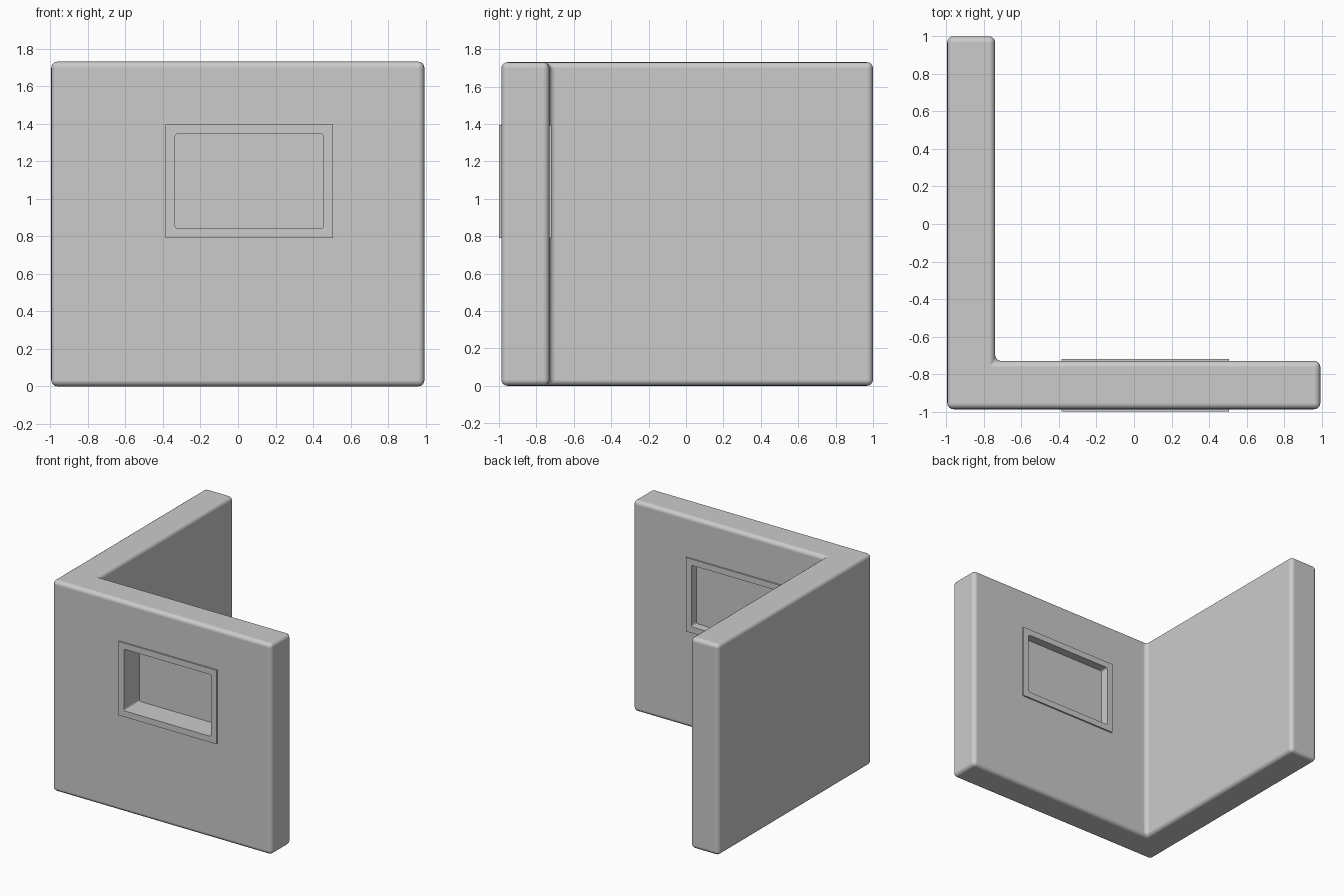
import bpy, bmesh

if "Cube" in bpy.data.objects:
    bpy.data.objects.remove(bpy.data.objects["Cube"])

X0, X1, Z0, Z1 = -0.385, 0.505, 0.79, 1.395   # window frame outer rectangle
BORDER = 0.05


def extrude_outline(name, pts, offset):
    """Closed solid made by sweeping an outline along an offset vector."""
    bm = bmesh.new()
    face = bm.faces.new([bm.verts.new(p) for p in pts])
    ext = bmesh.ops.extrude_face_region(bm, geom=[face])
    bmesh.ops.translate(bm, vec=offset,
                        verts=[g for g in ext["geom"] if isinstance(g, bmesh.types.BMVert)])
    bmesh.ops.recalc_face_normals(bm, faces=bm.faces)
    mesh = bpy.data.meshes.new(name)
    bm.to_mesh(mesh)
    bm.free()
    ob = bpy.data.objects.new(name, mesh)
    bpy.context.collection.objects.link(ob)
    return ob


def window_box(name, inset, y0, y1):
    """Box following the window rectangle, shrunk by inset."""
    a, b, c, d = X0 + inset, X1 - inset, Z0 + inset, Z1 - inset
    return extrude_outline(name, [(a, y0, c), (b, y0, c), (b, y0, d), (a, y0, d)],
                           (0, y1 - y0, 0))


def cut(target, cutter):
    mod = target.modifiers.new("opening", 'BOOLEAN')
    mod.operation = 'DIFFERENCE'
    mod.solver = 'EXACT'
    mod.object = cutter
    cutter.hide_render = True
    cutter.hide_set(True)


def select_only(ob):
    bpy.ops.object.select_all(action='DESELECT')
    ob.select_set(True)
    bpy.context.view_layer.objects.active = ob


# L-shaped wall with softly rounded edges
outline = [(-0.995, -0.987), (0.993, -0.987), (0.993, -0.73),
           (-0.74, -0.73), (-0.74, 1.0), (-0.995, 1.0)]
wall = extrude_outline("corner_wall", [(x, y, 0) for x, y in outline], (0, 0, 1.73))
select_only(wall)
bpy.ops.object.shade_smooth()
bev = wall.modifiers.new("soft_edges", 'BEVEL')
bev.width = 0.033
bev.segments = 4
cut(wall, window_box("wall_cutter", BORDER / 2, -1.2, -0.6))
wn = wall.modifiers.new("shading", 'WEIGHTED_NORMAL')
wn.weight = 100

# Window frame, standing slightly proud of both wall faces
frame = window_box("window_frame", 0, -1.0, -0.718)
cutter = window_box("frame_cutter", BORDER, -1.2, -0.6)
bm = bmesh.new()
bm.from_mesh(cutter.data)
corners = [e for e in bm.edges if abs(e.verts[0].co.y - e.verts[1].co.y) > 0.1]
bmesh.ops.bevel(bm, geom=corners, offset=0.015, segments=3, profile=0.5, affect='EDGES')
bm.to_mesh(cutter.data)
bm.free()
cut(frame, cutter)

# Pane set toward the inner side
pane = window_box("window_pane", BORDER - 0.01, -0.797, -0.787)
